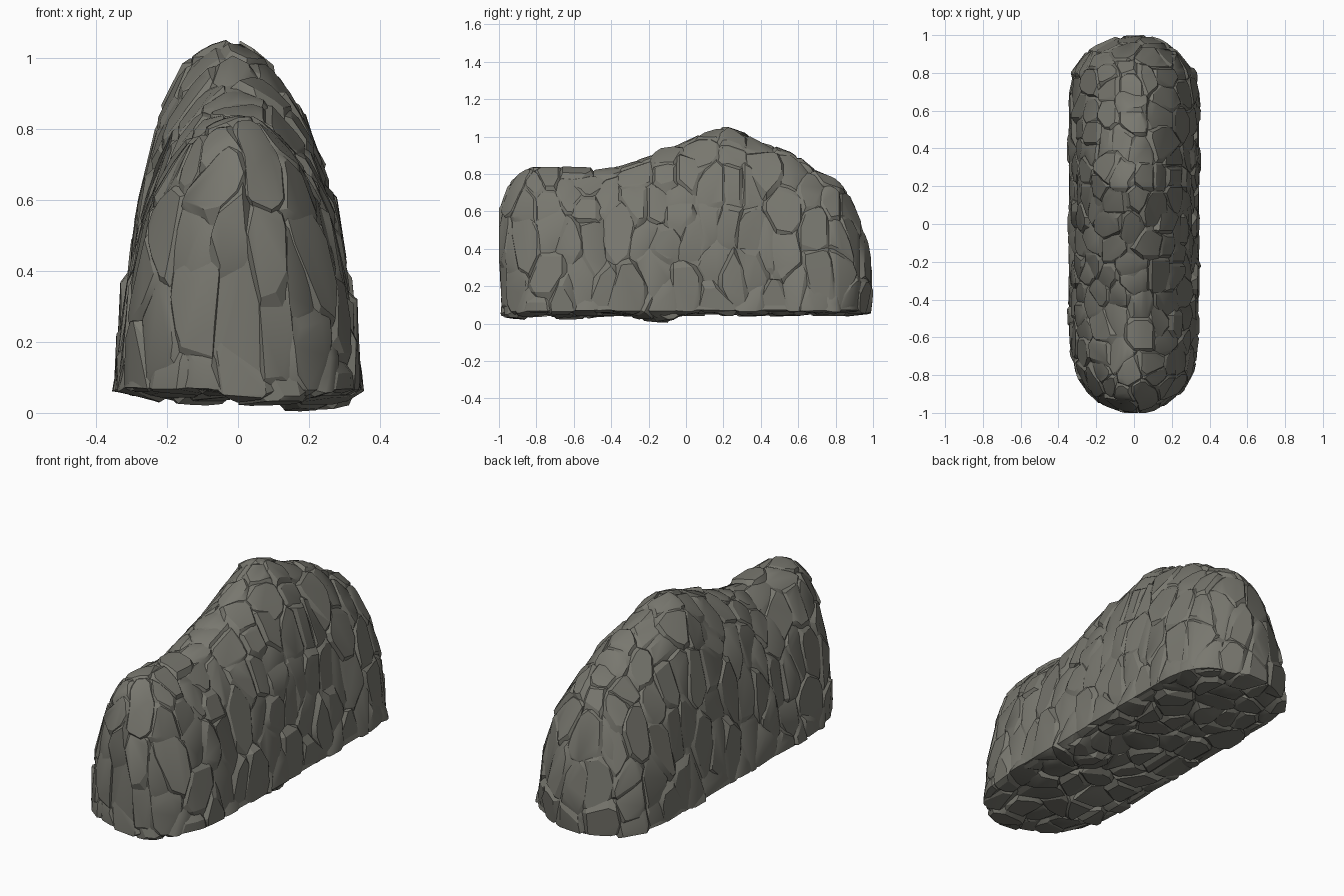
import bpy, bmesh, random
from mathutils import Vector, noise
from mathutils.kdtree import KDTree

random.seed(5)
cube = bpy.data.objects.get("Cube")
if cube:
    bpy.data.objects.remove(cube)

# One flat stone colour
stone = bpy.data.materials.new("grey olive stone")
stone.use_nodes = True
colour = (0.19, 0.187, 0.16, 1)
stone.diffuse_color = colour
stone.node_tree.nodes["Principled BSDF"].inputs["Base Color"].default_value = colour

# Ridge height and base half width along the length
RIDGE = [(-1, .54), (-.98, .64), (-.95, .73), (-.9, .8), (-.82, .84), (-.7, .84), (-.45, .82),
         (-.3, .87), (-.12, .935), (0, .98), (.12, 1.03), (.22, 1.06), (.32, 1.02), (.38, .98),
         (.56, .925), (.66, .84), (.8, .775), (.88, .67), (.93, .56), (.97, .43), (1, .3)]
WIDTH = [(-1, .08), (-.97, .17), (-.9, .26), (-.8, .32), (-.65, .345), (-.3, .355), (.7, .355),
         (.82, .33), (.91, .26), (.97, .15), (1, .06)]
# Lumps hanging under the base: x, y, depth, radius
LUMPS = [(.2, -.15, .04, .2), (-.1, -.62, .025, .18), (.1, -.88, .02, .16)]
FLOOR = .065


def sample(table, y):
    for (a, p), (b, q) in zip(table, table[1:]):
        if y <= b:
            return p + (q - p) * (y - a) / (b - a)
    return table[-1][1]


def underside(x, y):
    drop = .006
    for cx, cy, depth, radius in LUMPS:
        far = ((x - cx) ** 2 + (y - cy) ** 2) / radius ** 2
        drop += depth * max(0, 1 - far)
    return Vector((x, y, FLOOR - drop))


def section(y, sides=22, under=16):
    """Arched cross-section, flared at the foot, with a lumpy underside."""
    w, top = sample(WIDTH, y), sample(RIDGE, y)
    lean = -.04 * max(0, 1 - abs(y - .25) / .3)
    right = []
    for i in range(sides + 1):
        t = 1 - (1 - i / sides) ** 1.5
        right.append((w * (.9 * (1 - t ** 2.4) ** .55 + .1 * (1 - t) ** 6), t))
    arch = right + [(-x, t) for x, t in reversed(right[:-1])]
    pts = [Vector((x + lean * t ** 3, y, FLOOR + (top - FLOOR) * t)) for x, t in arch]
    pts += [underside(w * (2 * i / under - 1), y) for i in range(1, under)]
    # Tuck the two ends in slightly at the foot
    for p in pts:
        p.y *= 1 - .02 * max(0, 1 - p.z / .25)
    return pts


def finish(name, bm):
    bmesh.ops.recalc_face_normals(bm, faces=bm.faces)
    mesh = bpy.data.meshes.new(name)
    bm.to_mesh(mesh)
    bm.free()
    mesh.materials.append(stone)
    ob = bpy.data.objects.new(name, mesh)
    bpy.context.collection.objects.link(ob)
    bpy.ops.object.select_all(action="DESELECT")
    ob.select_set(True)
    bpy.context.view_layer.objects.active = ob
    bpy.ops.object.shade_smooth_by_angle(angle=.4)


# Solid core lofted along the length
core = bmesh.new()
stations = 80
rings = []
for i in range(stations + 1):
    s = 2 * i / stations - 1
    rings.append([core.verts.new(p) for p in section(s * (1.35 - .35 * abs(s)))])
for a, b in zip(rings, rings[1:]):
    for j in range(len(a)):
        k = (j + 1) % len(a)
        core.faces.new((a[j], a[k], b[k], b[j]))
for ring in (rings[0], rings[-1]):
    core.faces.new(ring)
bmesh.ops.recalc_face_normals(core, faces=core.faces)
core.normal_update()
points = [(v.co.copy(), v.normal.copy()) for v in core.verts]


# Stretched, warped space makes the slabs tall and irregular
def stretched(p):
    return Vector((p.x, p.y, p.z * .55)) + noise.noise_vector(p * 5) * .045


# Scatter slab centres at an uneven spacing
order = points[:]
random.shuffle(order)
seeds = []
for p, n in order:
    gap = random.uniform(.08, .24)
    if all((stretched(p) - q).length > gap for q in seeds):
        seeds.append(stretched(p))
tree = KDTree(len(seeds))
for i, q in enumerate(seeds):
    tree.insert(q, i)
tree.balance()

# Every slab owns its cell and a sunken rim that runs under its neighbours
cells = [[] for s in seeds]
rims = [[] for s in seeds]
for p, n in points:
    found = tree.find_n(stretched(p), 4)
    nearest = found[0][2]
    cells[found[0][1]].append((p, n))
    for co, i, dist in found[1:]:
        if dist < nearest + .05:
            rims[i].append((p, n))

# Each cell becomes an overlapping, slightly tilted convex slab
slabs = bmesh.new()
for cell, rim in zip(cells, rims):
    if len(cell) < 3:
        continue
    centre = sum((p for p, n in cell), Vector()) / len(cell)
    normal = sum((n for p, n in cell), Vector()).normalized()
    tilt = Vector([random.uniform(-.14, .14) for k in range(3)])
    facing = (normal + tilt).normalized()
    lift = random.uniform(-.006, .01)
    if normal.z < -.6:
        lift = random.uniform(-.004, .02)
    hull = [p - n * .02 for p, n in rim]
    for p, n in cell:
        away = (p - centre).dot(facing)
        blend = .4 * max(0, 2 * n.dot(facing) - 1)
        hull.append(p - facing * away * blend + normal * lift)
    for p in hull:
        p.y = min(1, max(-1, p.y))
        p.z = max(0, p.z)
    verts = [slabs.verts.new(p) for p in hull]
    out = bmesh.ops.convex_hull(slabs, input=verts, use_existing_faces=False)
    spare = {g for g in out["geom_interior"] + out["geom_unused"] if isinstance(g, bmesh.types.BMVert)}
    bmesh.ops.delete(slabs, geom=list(spare), context="VERTS")
bmesh.ops.dissolve_limit(slabs, angle_limit=.14, verts=slabs.verts, edges=slabs.edges)

# Sink the core just under the slabs so the joints read as cracks
for v, (p, n) in zip(core.verts, points):
    v.co = p - n * .012
finish("rock_core", core)
finish("rock_slabs", slabs)
